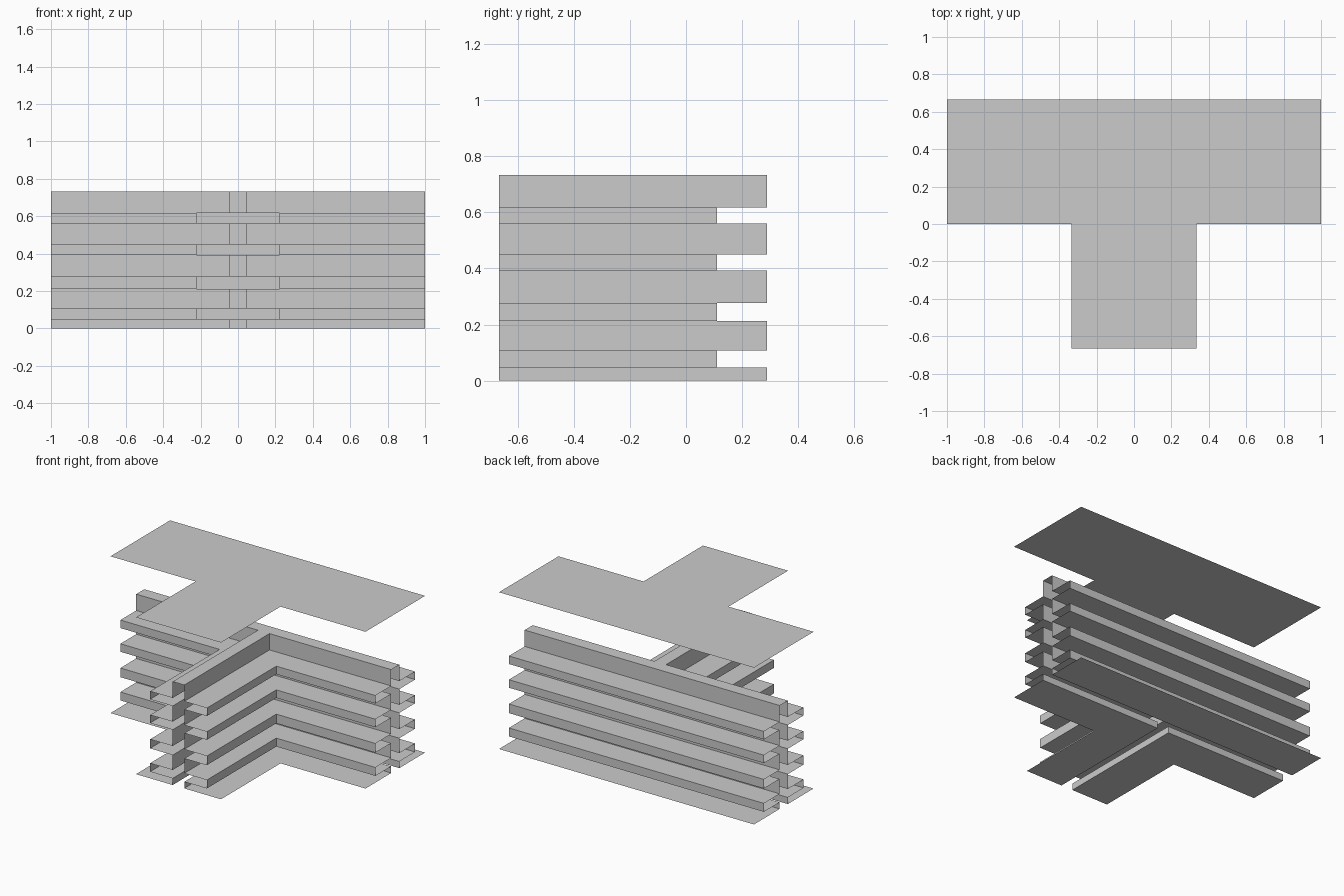
import bpy

if "Cube" in bpy.data.objects:
    bpy.data.objects.remove(bpy.data.objects["Cube"])

A, B = 2 / 3, 1 / 3          # half depth of the T plan, half width of the stem
RECESS, LEDGE = 0.288, 0.111  # insets of the wall and the ledges from the plan edge
TOP, ROOF = 0.733, 1.111


def make(name, verts, faces):
    mesh = bpy.data.meshes.new(name)
    mesh.from_pydata(verts, [], faces)
    mesh.update()
    obj = bpy.data.objects.new(name, mesh)
    bpy.context.collection.objects.link(obj)
    return obj


# Stepped facade profile: (inset, height), ground strip first, then wall and ledges
profile = [(0, 0), (RECESS, 0)]
for low, high in [(0.047, 0.107), (0.212, 0.277), (0.392, 0.449), (0.560, 0.617)]:
    profile += [(RECESS, low), (LEDGE, low), (LEDGE, high), (RECESS, high)]
profile.append((RECESS, TOP))


def facade(name, path):
    """Sweep the profile along a path given as a function of the inset."""
    verts = [(x, y, z) for d, z in profile for x, y in path(d)]
    n = len(path(0))
    faces = []
    for i in range(len(profile) - 1):
        for j in range(n - 1):
            a = i * n + j
            faces.append((a, a + 1, a + n + 1, a + n))
    return make(name, verts, faces)


# Open-ended facades: two L-shaped sides and the straight back
facade("right_facade", lambda d: [(B - d, -A), (B - d, d), (1, d)])
facade("left_facade", lambda d: [(-1, d), (d - B, d), (d - B, -A)])
facade("back_facade", lambda d: [(1, A - d), (-1, A - d)])


def t_plate(name, stem, front, back, z):
    pts = [(-stem, -A), (stem, -A), (stem, front), (1, front),
           (1, back), (-1, back), (-1, front), (-stem, front)]
    return make(name, [(x, y, z) for x, y in pts],
                [(0, 1, 2, 7), (6, 7, 2, 3, 4, 5)])


# Narrow cap on the walls and the raised flat roof
t_plate("wall_cap", B - RECESS, RECESS, A - RECESS, TOP)
t_plate("roof", B, 0, A, ROOF)
